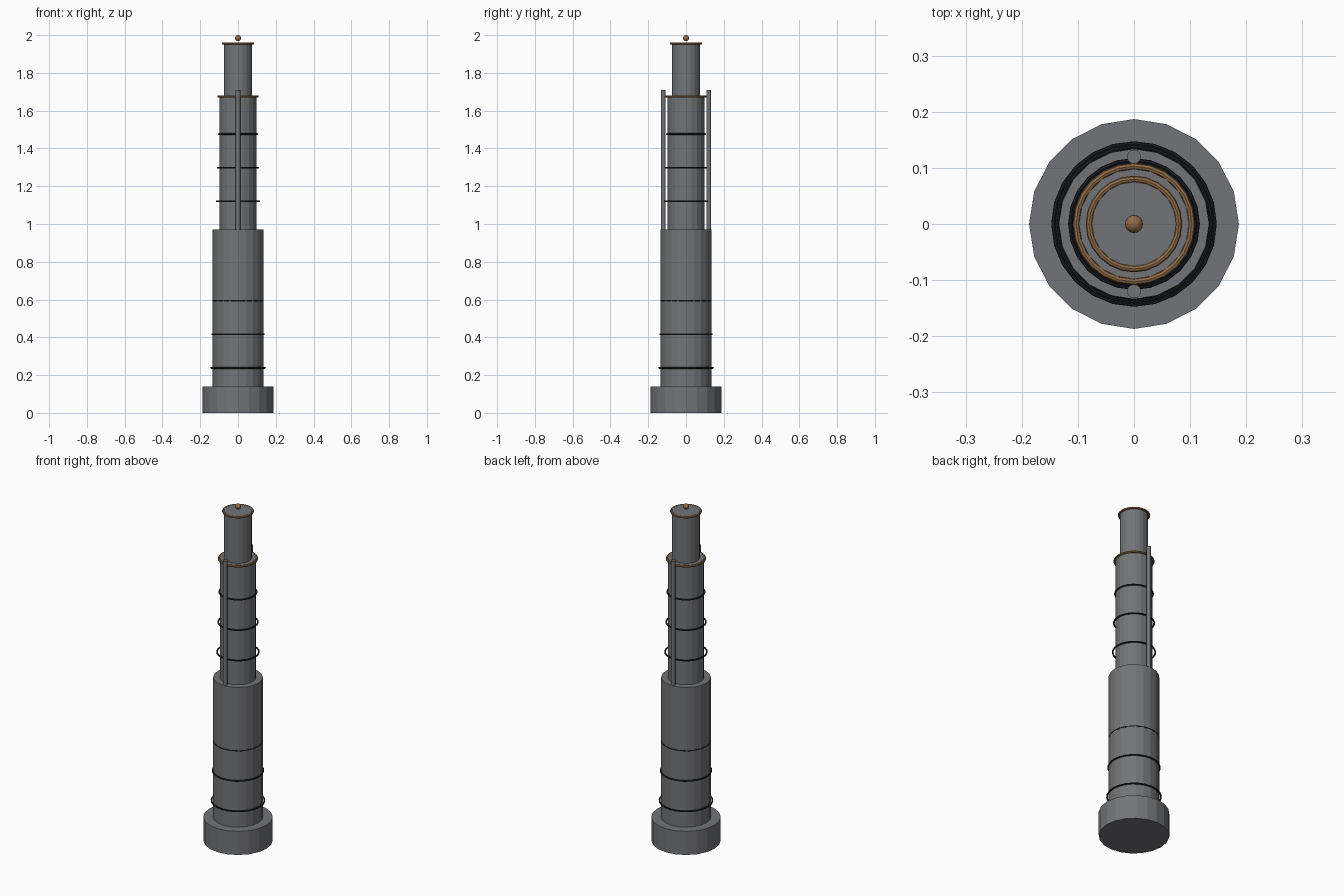
import bpy
import bmesh
import math
from mathutils import Matrix

cube = bpy.data.objects.get("Cube")
if cube:
    bpy.data.objects.remove(cube)


def material(name, rgb, metallic=0.0):
    m = bpy.data.materials.new(name)
    m.use_nodes = True
    m.diffuse_color = (*rgb, 1)
    m.node_tree.nodes["Principled BSDF"].inputs["Base Color"].default_value = (*rgb, 1)
    return m


STEEL = material("steel grey", (0.17, 0.175, 0.185))
BLACK = material("black rubber", (0.012, 0.013, 0.016))
BRONZE = material("bronze", (0.28, 0.15, 0.065))


def finish(obj, name, mat, smooth=False):
    obj.name = name
    obj.data.materials.append(mat)
    if smooth:
        bpy.ops.object.shade_smooth_by_angle(angle=math.radians(40))


def tube(name, radius, bottom, top, sides=20, x=0, y=0):
    bpy.ops.mesh.primitive_cylinder_add(
        vertices=sides, radius=radius, depth=top - bottom,
        location=(x, y, (bottom + top) / 2))
    finish(bpy.context.object, name, STEEL)


def ring(name, radius, thickness, z, mat):
    bpy.ops.mesh.primitive_torus_add(
        major_segments=24, minor_segments=8, major_radius=radius,
        minor_radius=thickness, location=(0, 0, z))
    finish(bpy.context.object, name, mat, True)


# Stepped column
tube("base", 0.187, 0, 0.14)
tube("lower_barrel", 0.134, 0.14, 0.97)
tube("upper_barrel", 0.098, 0.97, 1.68)
tube("top_barrel", 0.075, 1.68, 1.96)

# Dark bands, shrinking towards the top of each barrel
for i in range(3):
    z = i * 0.178
    ring(f"lower_band_{i + 1}", 0.143 - i * 0.006, 0.0045, 0.238 + z, BLACK)
    ring(f"upper_band_{i + 1}", 0.113 - i * 0.006, 0.0045, 1.12 + z, BLACK)

# Bronze rims and finial
ring("upper_rim", 0.103, 0.006, 1.675, BRONZE)
ring("top_rim", 0.08, 0.006, 1.956, BRONZE)
bpy.ops.mesh.primitive_uv_sphere_add(
    segments=16, ring_count=10, radius=0.016, location=(0, 0, 1.984))
finish(bpy.context.object, "finial_ball", BRONZE, True)

# Side rods at the front and back
for name, side in (("front_rod", -1), ("back_rod", 1)):
    tube(name, 0.0125, 0.95, 1.71, 12, y=side * 0.12)
